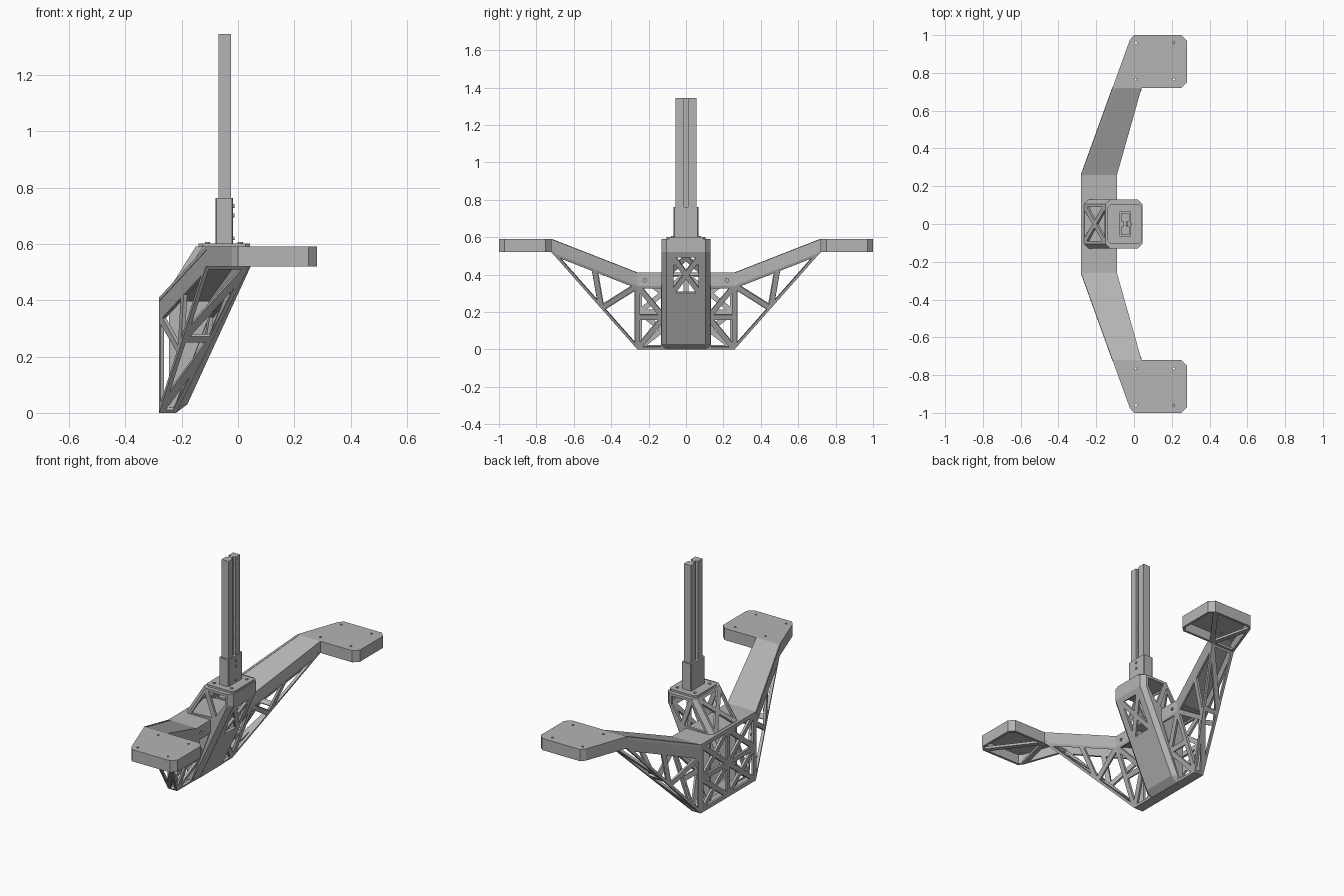
import bpy, bmesh, math
from mathutils import Vector, geometry

if "Cube" in bpy.data.objects:
    bpy.data.objects.remove(bpy.data.objects["Cube"])

GREY = (0.46, 0.46, 0.46, 1)
mat = bpy.data.materials.new("grey plastic")
mat.use_nodes = True
mat.diffuse_color = GREY
mat.node_tree.nodes["Principled BSDF"].inputs["Base Color"].default_value = GREY

BAR = 0.014


def finish(name, bm):
    mesh = bpy.data.meshes.new(name)
    bm.to_mesh(mesh)
    bm.free()
    mesh.materials.append(mat)
    ob = bpy.data.objects.new(name, mesh)
    bpy.context.collection.objects.link(ob)
    return ob


def inset(pts):
    """Shrink a convex cell so that bars remain around it."""
    n = geometry.normal(*pts)
    k = len(pts)
    out = []
    for i in range(k):
        a = n.cross((pts[i] - pts[i - 1]).normalized())
        b = n.cross((pts[(i + 1) % k] - pts[i]).normalized())
        out.append(pts[i] + (a + b) * BAR / (1 + a.dot(b)))
    ok = all((out[i] - out[i - 1]).dot(pts[i] - pts[i - 1]) > 0 for i in range(k))
    return out if ok else None


def part(name, panels, inside, side=1, thick=0.014):
    """Flat walls with windows, thickened toward the inside point."""
    bm = bmesh.new()
    flip = lambda p: Vector((p[0], p[1] * side, p[2]))
    core = flip(inside)
    for outer, cells in panels:
        rim = [flip(p) for p in outer]
        n = geometry.normal(*rim)
        if n.dot(rim[0] - core) < 0:
            n = -n
        loops = [rim] + [inset([flip(p) for p in c]) for c in cells]
        edges = []
        for loop in filter(None, loops):
            vs = [bm.verts.new(p) for p in loop]
            edges += [bm.edges.new((vs[i - 1], vs[i])) for i in range(len(vs))]
        res = bmesh.ops.triangle_fill(bm, edges=edges, use_beauty=True, normal=n)
        for f in res["geom"]:
            if isinstance(f, bmesh.types.BMFace):
                f.normal_update()
                if f.normal.dot(n) < 0:
                    f.normal_flip()
    ob = finish(name, bm)
    mod = ob.modifiers.new("wall", "SOLIDIFY")
    mod.thickness = thick
    mod.offset = -1
    return ob


def prism(name, outline, z0, z1):
    bm = bmesh.new()
    lo = [bm.verts.new((x, y, z0)) for x, y in outline]
    hi = [bm.verts.new((x, y, z1)) for x, y in outline]
    bm.faces.new(lo)
    bm.faces.new(hi)
    for i in range(len(lo)):
        bm.faces.new((lo[i - 1], lo[i], hi[i], hi[i - 1]))
    bmesh.ops.recalc_face_normals(bm, faces=bm.faces)
    return finish(name, bm)


def octagon(x0, x1, y0, y1, c):
    return [(x0 + c, y0), (x1 - c, y0), (x1, y0 + c), (x1, y1 - c),
            (x1 - c, y1), (x0 + c, y1), (x0, y1 - c), (x0, y0 + c)]


def bolt(name, loc, axis, r=0.007):
    bpy.ops.mesh.primitive_cylinder_add(vertices=12, radius=r, depth=0.008, location=loc,
                                        rotation=(0, math.pi / 2 if axis == "x" else 0, 0))
    bpy.context.object.name = name
    bpy.context.object.data.materials.append(mat)


def ring(x, y, z, r, upright=False):
    turn = [(r * math.cos(a), r * math.sin(a)) for a in (math.tau * i / 10 for i in range(10))]
    return [(x, y + u, z + v) if upright else (x + u, y + v, z) for u, v in turn]


def cross(a, b, c, d):
    """Four triangular cells of a braced quad."""
    m = (a + b + c + d) / 4
    return [(a, b, m), (b, c, m), (c, d, m), (d, a, m)]


def truss(a, b, c):
    """Three cells bracing a long triangle with its tip at c."""
    m, n = b.lerp(c, 0.42), a.lerp(c, 0.5)
    return [(a, b, m), (a, m, n), (n, m, c)]


V = Vector
# Corner points of the arm on one side
A0, A1, A2 = V((-.28, .26, 0)), V((-.28, .26, .34)), V((-.28, .26, .41))
B0, B1, B2 = V((-.22, .26, 0)), V((-.09, .26, .34)), V((-.09, .26, .41))
C0, C1 = V((-.114, .72, .52)), V((-.114, .72, .59))
D0, D1 = V((.04, .72, .52)), V((.04, .72, .59))
PAD = [(-.114, .72), (-.022, .975), (0, 1), (.25, 1), (.28, .97), (.28, .75), (.25, .72), (.04, .72)]

for side, tag in ((1, "back"), (-1, "front")):
    # Tapered hollow arm
    p, q = A0.lerp(C0, .5), B0.lerp(D0, .5)
    arm = [((A0, A2, C1, C0), truss(A1, A0, C0)),
           ((B0, B1, D0), truss(B1, B0, D0)),
           ((B1, B2, D1, D0), []),
           ((A2, B2, D1, C1), []),
           ((A0, B0, D0, C0), [(A0, B0, q), (A0, q, p), (p, q, D0), (p, D0, C0)])]
    part(tag + "_arm", arm, (-.15, .4, .3), side)

    # Mounting pad at the arm end, open underneath
    lo, hi = [[V((x, y, z)) for x, y in PAD] for z in (.52, .59)]
    holes = [ring(x, y, .59, .007 + BAR) for x in (.01, .21) for y in (.765, .96)]
    pad = [(hi, holes),
           (lo, [(lo[0], lo[1], lo[7]), (lo[1], lo[2], lo[3], lo[7]),
                 (lo[3], lo[4], lo[5], lo[6], lo[7])])]
    pad += [((lo[i], lo[i + 1], hi[i + 1], hi[i]), []) for i in range(1, 7)]
    pad.append(((lo[0], lo[1], hi[1], hi[0]), []))
    part(tag + "_pad", pad, (.1, .86, .555), side)

    # Inner side of the base box, beside the column
    def slide(p, y=.12):
        return V((p.x, y, p.z))
    b0, b1, b2 = slide(B0), slide(B1), slide(B2)
    m, n = B0.lerp(B1, .5), b0.lerp(b1, .5)
    web = [((B0, B1, b1, b0), [(m, B1, n), (B1, b1, n), (B0, m, n), (B0, n, b0)]),
           ((B1, B2, b2, b1), [ring(-.09, .22, .37, .01 + BAR, True)])]
    part(tag + "_box_web", web, (-.22, .2, .25), side)


# Base box back wall, top and bottom
def opp(p):
    return V((p.x, -p.y, p.z))


def grid(y, z):
    return V((-.28, y, z))


cells = []
for s in (1, -1):
    for z0, z1 in ((.01, .2), (.2, .4)):
        cells += cross(grid(0, z0), grid(.25 * s, z0), grid(.25 * s, z1), grid(0, z1))
part("base_box", [((A0, A2, opp(A2), opp(A0)), cells),
                  ((A2, B2, opp(B2), opp(A2)), []),
                  ((A0, B0, opp(B0), opp(A0)), [])], (-.2, 0, .2))

# Leaning column with chamfered corners
FRONT = [(-.22, 0), (-.18, .03), (.045, .52), (.045, .59)]
BACK = [(-.27, .40), (-.15, .59)]


def at(pt, y, dx=0):
    return V((pt[0] + dx, y, pt[1]))


def on_front(y, z):
    return V((-.18 + (z - .03) * .225 / .49, y, z))


window = cross(on_front(-.08, .29), on_front(.08, .29), on_front(.08, .505), on_front(-.08, .505))
column = []
for line, dx in ((FRONT, -.025), (BACK, .025)):
    for i, (a, b) in enumerate(zip(line, line[1:])):
        quad = [at(a, -.105), at(a, .105), at(b, .105), at(b, -.105)]
        holes = cross(*quad) if line is BACK else window if i == 1 else []
        column.append((quad, holes))
        for s in (1, -1):
            column.append(((at(a, .105 * s), at(b, .105 * s),
                            at(b, .13 * s, dx), at(a, .13 * s, dx)), []))
for s in (1, -1):
    f = [at(p, .13 * s, -.025) for p in FRONT]
    g = [at(p, .13 * s, .025) for p in BACK]
    mid, low = at((-.06, .41), .13 * s), at((-.18, .08), .13 * s)
    column.append((f + [g[1], g[0]],
                   [(g[0], g[1], mid), (g[1], f[3], f[2], mid), (mid, f[2], low)]))
part("column", column, (-.1, 0, .4))

# Flange, socket and slotted mast
prism("column_cap", octagon(-.15, .045, -.13, .13, .025), .58, .591)
prism("mast_flange", octagon(-.14, .042, -.105, .105, .015), .59, .602)
prism("mast_socket", octagon(-.08, -.017, -.066, .066, .004), .6, .762)
half = [(.023, -.055), (.023, -.012), (.008, -.012), (.008, .012), (.023, .012), (.023, .055)]
outline = [(x - .047, y) for x, y in half] + [(-x - .047, -y) for x, y in half]
prism("mast", outline, .7, 1.345)

# Fasteners
for x in (-.108, .008):
    for y in (-.07, .07):
        bolt("flange_bolt", (x, y, .602), "z", .009)
for z in (.62, .70, .735):
    bolt("socket_bolt", (-.016, 0, z), "x")
for z in (.86, .98, 1.31):
    bolt("mast_bolt", (-.036, 0, z), "x", .009)
